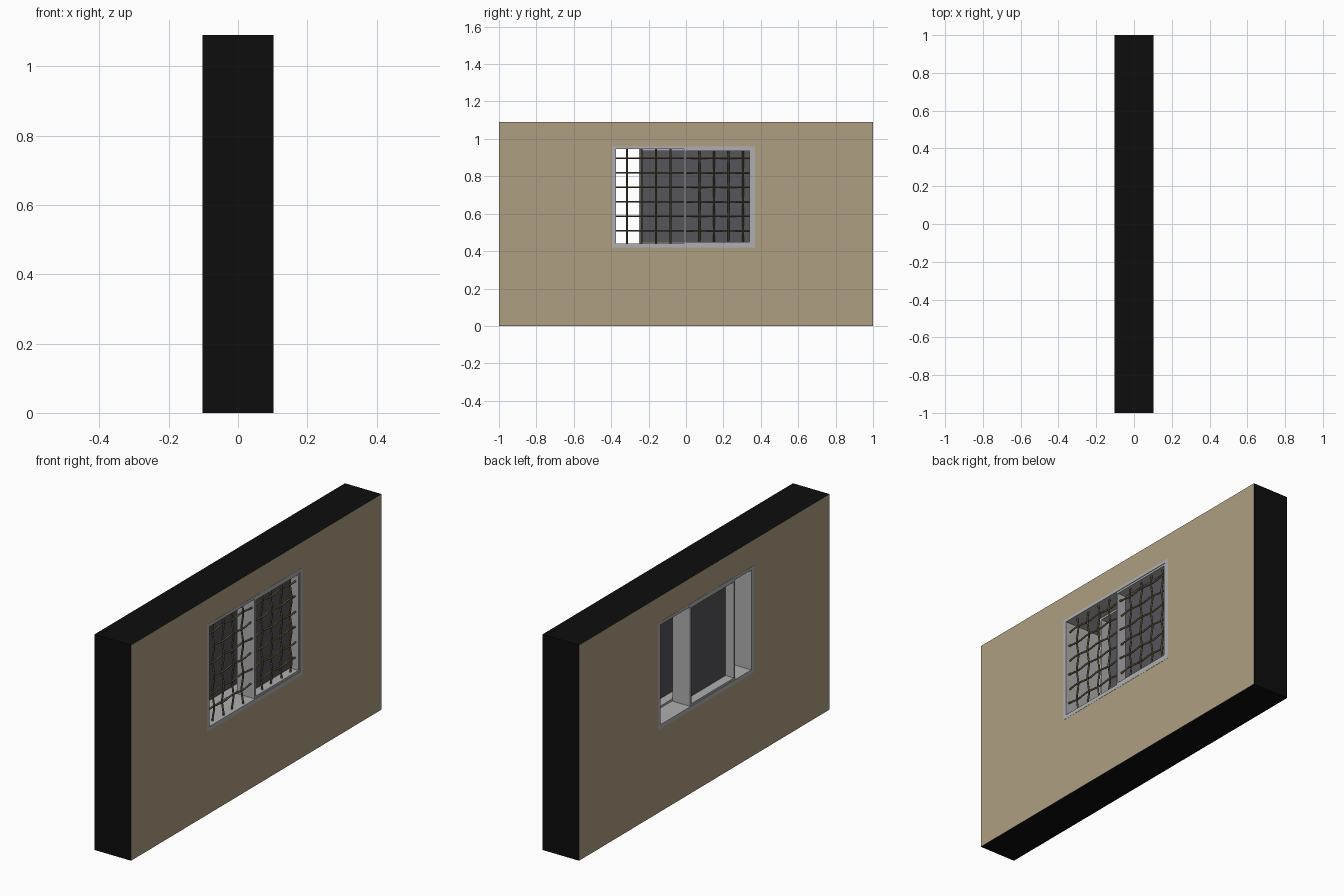
import bpy
import bmesh
from math import cos, pi

if "Cube" in bpy.data.objects:
    bpy.data.objects.remove(bpy.data.objects["Cube"])


def material(name, rgb):
    m = bpy.data.materials.new(name)
    m.diffuse_color = (*rgb, 1)
    m.use_nodes = True
    m.node_tree.nodes["Principled BSDF"].inputs["Base Color"].default_value = m.diffuse_color
    return m


PLASTER = material("plaster", (0.42, 0.35, 0.22))
BLACK = material("wall_edge", (0.004, 0.004, 0.004))
FRAME = material("frame_grey", (0.43, 0.43, 0.44))
GLASS = material("dark_glass", (0.09, 0.09, 0.105))
IRON = material("grille_iron", (0.13, 0.11, 0.05))


def rect(y0, y1, z0, z1):
    return [(y0, z0), (y1, z0), (y1, z1), (y0, z1)]


def ring(name, outer, inner, x0, x1, mats):
    """Rectangular ring in the YZ plane; a second material colours the outer rim."""
    bm = bmesh.new()
    loops = [[bm.verts.new((x, y, z)) for y, z in rect(*r)]
             for x in (x0, x1) for r in (outer, inner)]
    ob, ib, of, inn = loops
    for i in range(4):
        j = (i + 1) % 4
        bm.faces.new((ob[i], ob[j], ib[j], ib[i]))
        bm.faces.new((of[i], of[j], inn[j], inn[i]))
        bm.faces.new((ib[i], ib[j], inn[j], inn[i]))
        rim = bm.faces.new((ob[i], ob[j], of[j], of[i]))
        rim.material_index = len(mats) - 1
    bmesh.ops.recalc_face_normals(bm, faces=bm.faces)
    return finish(name, bm, mats)


def box(name, y0, y1, z0, z1, x0, x1, mat):
    bm = bmesh.new()
    bmesh.ops.create_cube(bm, size=1)
    for v in bm.verts:
        v.co = ((x0 + x1) / 2 + v.co.x * (x1 - x0),
                (y0 + y1) / 2 + v.co.y * (y1 - y0),
                (z0 + z1) / 2 + v.co.z * (z1 - z0))
    return finish(name, bm, [mat])


def finish(name, bm, mats):
    me = bpy.data.meshes.new(name)
    bm.to_mesh(me)
    bm.free()
    for m in mats:
        me.materials.append(m)
    ob = bpy.data.objects.new(name, me)
    bpy.context.collection.objects.link(ob)
    return ob


# Wall with window opening, then the fixed outer frame lining it
opening = (-0.395, 0.37, 0.42, 0.96)
clear = (-0.375, 0.35, 0.44, 0.945)
ring("wall", (-1, 1, 0, 1.09), opening, -0.102, 0.102, [PLASTER, BLACK])
ring("window_frame", opening, clear, -0.103, 0.103, [FRAME])


# Two sashes on neighbouring tracks, each with a pane at mid depth
def sash(name, y0, y1, x0, x1):
    t, z0, z1 = 0.01, clear[2], clear[3]
    inner = (y0 + t, y1 - t, z0 + t, z1 - t)
    ring(name + "_sash", (y0, y1, z0, z1), inner, x0, x1, [FRAME])
    xm = (x0 + x1) / 2
    box(name + "_glass", *inner, xm - 0.003, xm + 0.003, GLASS)


sash("fixed", -0.01, 0.35, 0.001, 0.1)
sash("sliding", -0.25, 0.11, -0.1, -0.001)

# Woven grille of wavy rods on the outer side
STEP, Y0, Z0, GX, AMP = 0.0775, -0.315, 0.51, 0.082, 0.0045


def rod(name, start, end, origin, sign, place):
    cu = bpy.data.curves.new(name, 'CURVE')
    cu.dimensions = '3D'
    cu.bevel_depth = 0.0045
    cu.bevel_resolution = 1
    cu.use_fill_caps = True
    n = 48
    sp = cu.splines.new('POLY')
    sp.points.add(n)
    for k, p in enumerate(sp.points):
        t = start + (end - start) * k / n
        x = GX + sign * AMP * cos(pi * (t - origin) / STEP)
        p.co = (*place(x, t), 1)
    cu.materials.append(IRON)
    bpy.context.collection.objects.link(bpy.data.objects.new(name, cu))


for i in range(9):
    y = Y0 + i * STEP
    rod(f"vertical_rod_{i}", 0.435, 0.95, Z0, (-1) ** i,
        lambda x, t, y=y: (x, y, t))
for j in range(6):
    z = Z0 + j * STEP
    rod(f"horizontal_rod_{j}", -0.38, 0.355, Y0, -(-1) ** j,
        lambda x, t, z=z: (x, t, z))
